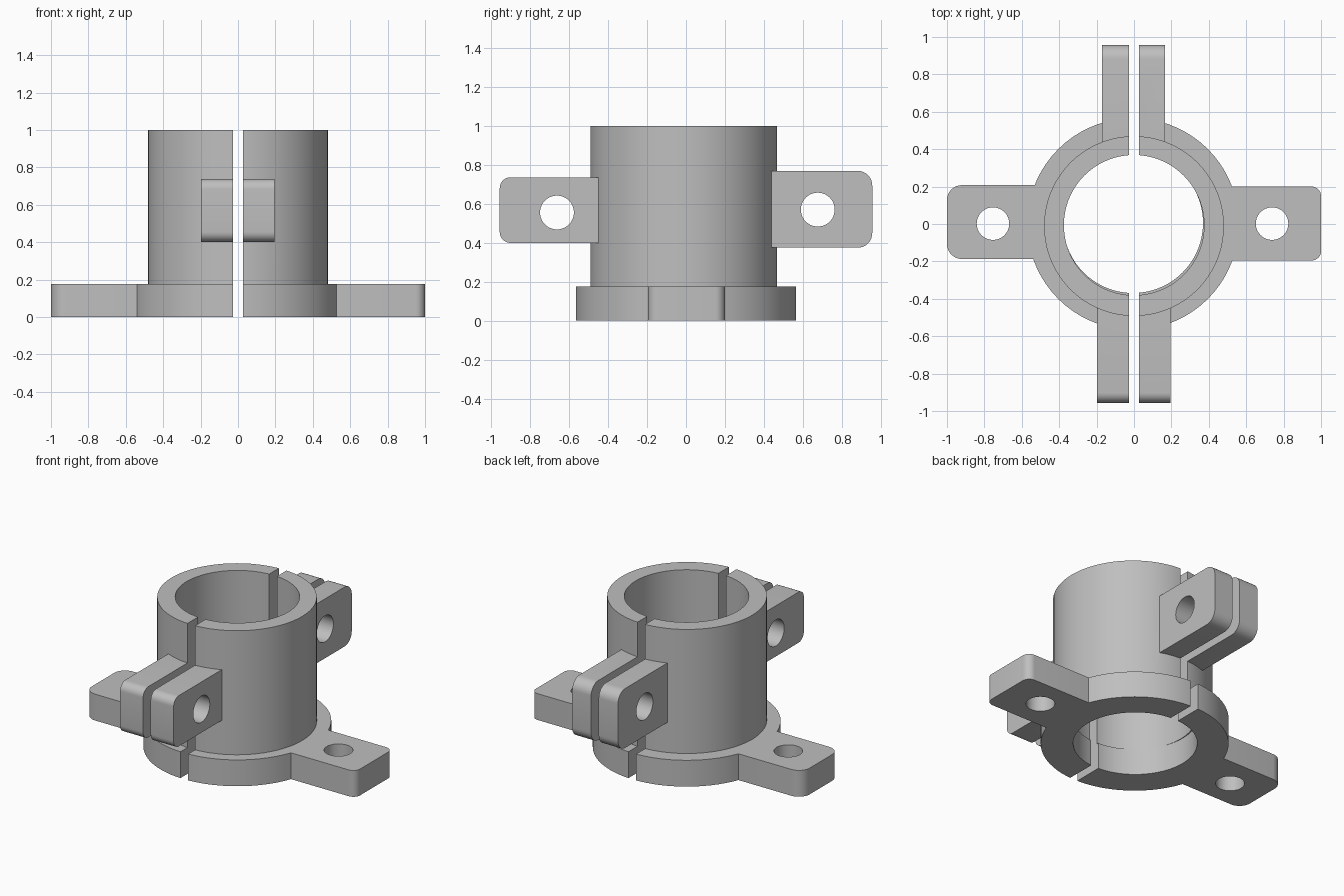
import bpy, bmesh
from math import pi, sin, cos, radians
from mathutils import Matrix, Vector

cube = bpy.data.objects.get("Cube")
if cube:
    bpy.data.objects.remove(cube, do_unlink=True)

grey = bpy.data.materials.new("plain grey")
grey.use_nodes = True
colour = (0.52, 0.52, 0.52, 1)
grey.diffuse_color = colour
grey.node_tree.nodes["Principled BSDF"].inputs["Base Color"].default_value = colour

SLOT = 0.028       # half the split width
BASE_TOP = 0.175


def prism(name, outline, depth, matrix=Matrix()):
    """Extrude a flat outline along its own z, then place it."""
    bm = bmesh.new()
    face = bm.faces.new([bm.verts.new((x, y, 0)) for x, y in outline])
    top = bmesh.ops.extrude_face_region(bm, geom=[face])["geom"]
    moved = [v for v in top if isinstance(v, bmesh.types.BMVert)]
    bmesh.ops.translate(bm, verts=moved, vec=(0, 0, depth))
    bm.transform(matrix)
    bmesh.ops.recalc_face_normals(bm, faces=bm.faces)
    mesh = bpy.data.meshes.new(name)
    bm.to_mesh(mesh)
    bm.free()
    mesh.materials.append(grey)
    obj = bpy.data.objects.new(name, mesh)
    bpy.context.collection.objects.link(obj)
    return obj


def circle(x, y, r, n=72):
    return [(x + r * cos(2 * pi * i / n), y + r * sin(2 * pi * i / n)) for i in range(n)]


def tab_outline(inner, outer, low, high, r, steps=8):
    """Tab reaching from inner to outer with its two outer corners rounded."""
    s = 1 if outer > inner else -1
    points = [(inner, low)]
    for cy, start in ((low + r, -pi / 2), (high - r, 0)):
        for i in range(steps + 1):
            a = start + i * pi / 2 / steps
            points.append((outer - s * r + s * r * cos(a), cy + r * sin(a)))
    return points + [(inner, high)]


def combine(target, other, operation):
    """Apply a boolean and discard the second solid."""
    mod = target.modifiers.new("join", 'BOOLEAN')
    mod.operation = operation
    mod.solver = 'EXACT'
    mod.object = other
    bpy.context.view_layer.objects.active = target
    bpy.ops.object.modifier_apply(modifier=mod.name)
    bpy.data.objects.remove(other, do_unlink=True)


def finish(obj, bore):
    """Bore the centre, split it front to back, and shade."""
    combine(obj, prism("bore", circle(*bore), 3, Matrix.Translation((0, 0, -1))), 'DIFFERENCE')
    slot = [(-SLOT, -2), (SLOT, -2), (SLOT, 2), (-SLOT, 2)]
    combine(obj, prism("slot", slot, 3, Matrix.Translation((0, 0, -1))), 'DIFFERENCE')
    bpy.ops.object.select_all(action='DESELECT')
    obj.select_set(True)
    bpy.context.view_layer.objects.active = obj
    bpy.ops.object.shade_smooth_by_angle(angle=radians(30))


# Base flange with a bolt tab on each side
flange = prism("base_flange", circle(-0.005, 0, 0.566), BASE_TOP)
for inner, outer, low, high, r, hole in ((-0.3, -1, -0.187, 0.208, 0.08, -0.754),
                                         (0.3, 1, -0.195, 0.2, 0.05, 0.738)):
    combine(flange, prism("tab", tab_outline(inner, outer, low, high, r), BASE_TOP), 'UNION')
    cutter = prism("hole", circle(hole, 0.002, 0.087, 40), 1, Matrix.Translation((0, 0, -0.4)))
    combine(flange, cutter, 'DIFFERENCE')
finish(flange, (-0.005, 0.005, 0.374))

# Upright tube with clamping lugs front and back
tube = prism("clamp_tube", circle(0, -0.011, 0.481), 1 - BASE_TOP,
             Matrix.Translation((0, 0, BASE_TOP)))
# Outline axes become y and z, and the thickness runs along x
sideways = Matrix(((0, 0, 1, 0), (1, 0, 0, 0), (0, 1, 0, 0), (0, 0, 0, 1)))
for inner, outer, low, high, r, left, right, hy, hz in (
        (-0.3, -0.957, 0.4, 0.737, 0.055, -0.197, 0.196, -0.663, 0.556),
        (0.3, 0.957, 0.375, 0.77, 0.075, -0.17, 0.167, 0.677, 0.571)):
    place = Matrix.Translation(Vector((left, 0, 0))) @ sideways
    lug = prism("lug", tab_outline(inner, outer, low, high, r), right - left, place)
    combine(tube, lug, 'UNION')
    place = Matrix.Translation(Vector((-1, 0, 0))) @ sideways
    combine(tube, prism("hole", circle(hy, hz, 0.087, 40), 2, place), 'DIFFERENCE')
finish(tube, (0, -0.006, 0.375))
